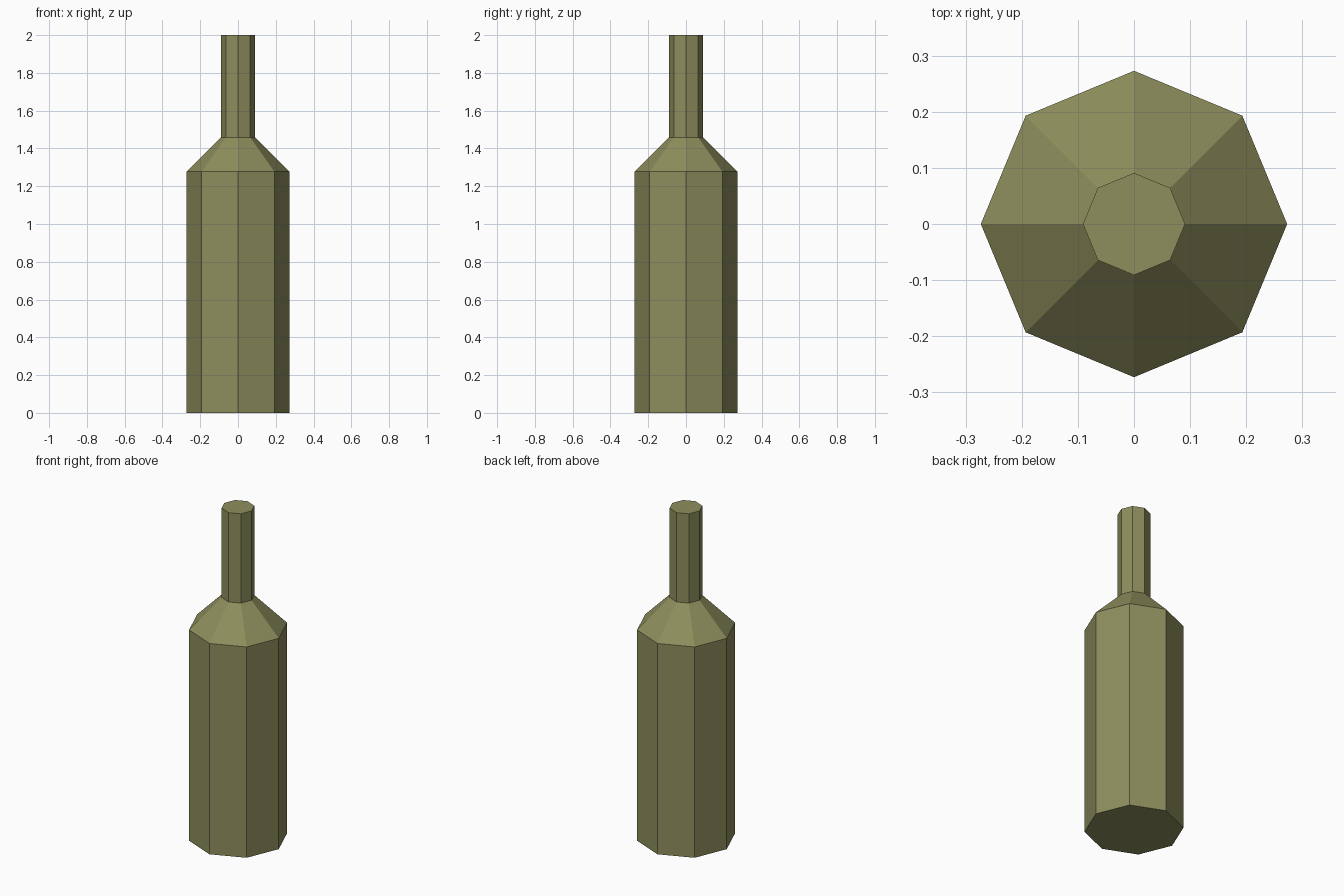
import bpy, bmesh
from math import cos, sin, tau

if "Cube" in bpy.data.objects:
    bpy.data.objects.remove(bpy.data.objects["Cube"])

SIDES = 8
# Bottle profile: (radius, height) from base to mouth
PROFILE = [(0.273, 0.0), (0.273, 1.277), (0.091, 1.459), (0.091, 2.0)]

bm = bmesh.new()
rings = [[bm.verts.new((r * cos(tau * i / SIDES), r * sin(tau * i / SIDES), z))
          for i in range(SIDES)] for r, z in PROFILE]

# Body, shoulder and neck walls
for low, high in zip(rings, rings[1:]):
    for i in range(SIDES):
        j = (i + 1) % SIDES
        bm.faces.new((low[i], low[j], high[j], high[i]))

# Base and closed mouth
bm.faces.new(rings[0][::-1])
bm.faces.new(rings[-1])

mesh = bpy.data.meshes.new("bottle")
bm.to_mesh(mesh)
bm.free()
bottle = bpy.data.objects.new("bottle", mesh)
bpy.context.collection.objects.link(bottle)

# Olive glass colour
olive = bpy.data.materials.new("olive_glass")
olive.diffuse_color = (0.27, 0.27, 0.11, 1.0)
olive.use_nodes = True
olive.node_tree.nodes["Principled BSDF"].inputs["Base Color"].default_value = olive.diffuse_color
mesh.materials.append(olive)
